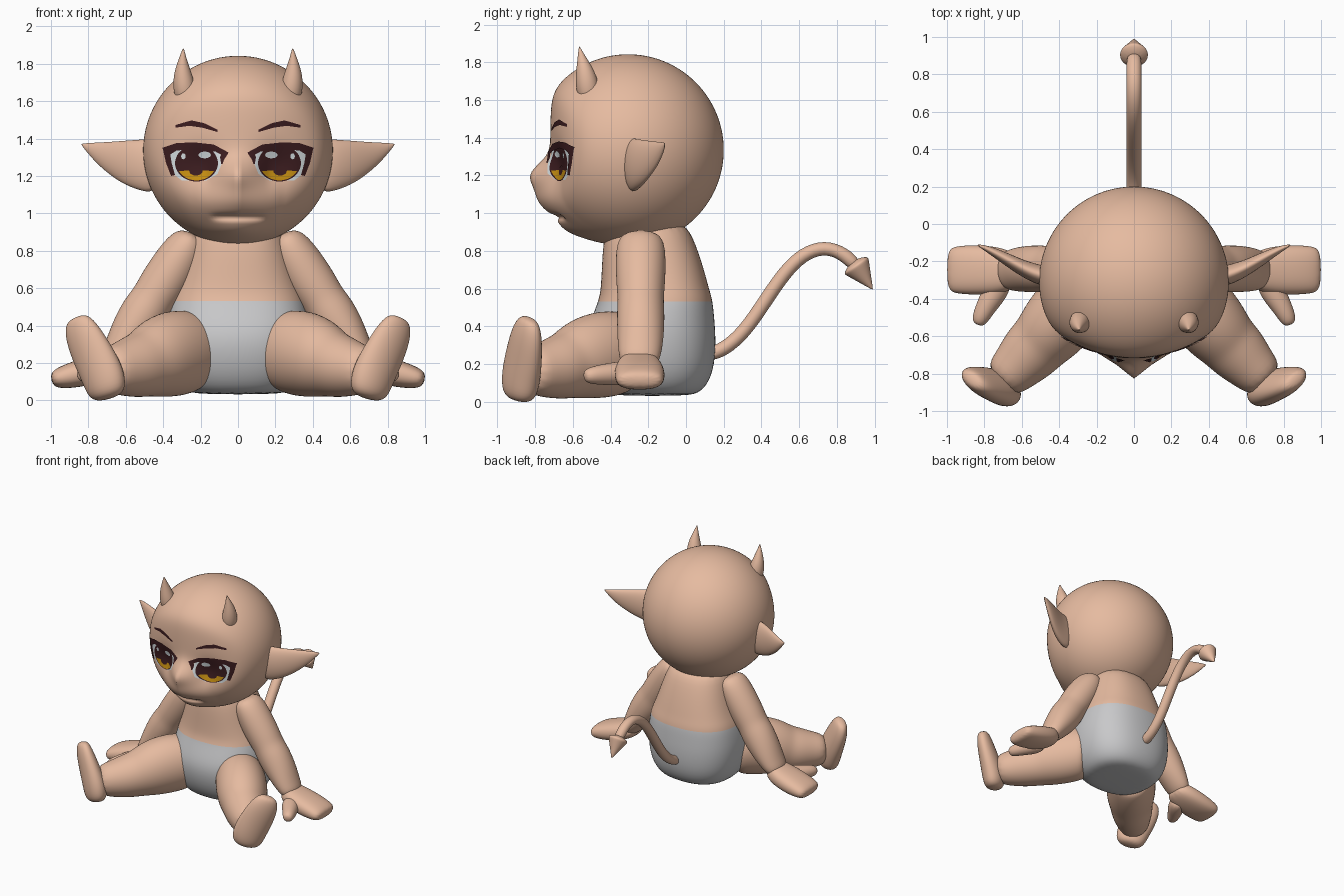
import bpy, bmesh, math
from mathutils import Vector
from mathutils.bvhtree import BVHTree


def material(name, rgb):
    m = bpy.data.materials.new(name)
    m.diffuse_color = (*rgb, 1)
    return m


SKIN = material("skin", (0.79, 0.495, 0.352))
CLOTH = material("cloth grey", (0.58, 0.58, 0.59))
DARK = material("dark brown", (0.045, 0.012, 0.014))
GOLD = material("gold", (0.58, 0.28, 0.006))
WHITE = material("eye white", (0.68, 0.74, 0.76))


def finish(name, bm, mats, mirror=False, subdiv=0):
    mesh = bpy.data.meshes.new(name)
    bm.to_mesh(mesh)
    bm.free()
    for m in mats:
        mesh.materials.append(m)
    for p in mesh.polygons:
        p.use_smooth = True
    ob = bpy.data.objects.new(name, mesh)
    bpy.context.collection.objects.link(ob)
    if mirror:
        mod = ob.modifiers.new("mirror", 'MIRROR')
        mod.use_mirror_merge = False
    if subdiv:
        mod = ob.modifiers.new("smooth", 'SUBSURF')
        mod.levels = mod.render_levels = subdiv
    return ob


def tube(name, pts, side, mirror=True, n=14, power=2.0, mats=(SKIN,), rule=None, level=False):
    """Loft ovals (x, y, z, half width along side, other half width) along a path."""
    bm = bmesh.new()
    cs = [Vector(p[:3]) for p in pts]
    rings = []
    for i, p in enumerate(pts):
        t = (cs[min(i + 1, len(cs) - 1)] - cs[max(i - 1, 0)]).normalized()
        if level:
            t = Vector((0, 0, 1))
        u = Vector(side)
        u = (u - t * u.dot(t)).normalized()
        w = t.cross(u)
        ring = []
        for k in range(n):
            a = math.tau * k / n
            c, s = math.cos(a), math.sin(a)
            c = math.copysign(abs(c) ** (2 / power), c)
            s = math.copysign(abs(s) ** (2 / power), s)
            ring.append(bm.verts.new(cs[i] + u * c * p[3] * 1.02 + w * s * p[4] * 1.02))
        rings.append(ring)
    for a, b in zip(rings, rings[1:]):
        for k in range(n):
            bm.faces.new((a[k], a[(k + 1) % n], b[(k + 1) % n], b[k]))
    bm.faces.new(rings[0][::-1])
    bm.faces.new(rings[-1])
    bmesh.ops.recalc_face_normals(bm, faces=bm.faces)
    if rule:
        for f in bm.faces:
            f.material_index = rule(f.calc_center_median())
    return finish(name, bm, mats, mirror, 2)


# Head: sphere with flattened face, eye sockets, nose, muzzle, chin and mouth groove
def bell(v, c, s):
    return math.exp(-((v - c) / s) ** 2)


bm = bmesh.new()
bmesh.ops.create_uvsphere(bm, u_segments=128, v_segments=96, radius=0.507)
for v in bm.verts:
    v.co += Vector((0, -0.307, 1.335))
    x, y, z = v.co
    if y < -0.31:
        flat = -0.72 + 0.75 * x * x
        fade = min(1, (-0.31 - y) / 0.15)
        y += fade * math.log(1 + math.exp(35 * (flat - y))) / 35
        y += 0.03 * bell(abs(x), 0.2, 0.1) * bell(z, 1.26, 0.1)
        y -= 0.095 * max(0, 1 - abs(x) / 0.17) ** 1.2 * bell(z, 1.205, 0.085)
        y -= 0.07 * max(0, 1 - abs(x) / 0.24) * bell(z, 1.07, 0.1)
        y -= 0.05 * bell(x, 0, 0.16) * bell(z, 0.9, 0.06)
        y += 0.03 * bell(z, 0.98, 0.016) * max(0, 1 - (x / 0.15) ** 4)
        v.co.y = y
surface = BVHTree.FromBMesh(bm)
finish("head", bm, [SKIN])


# Painted eye details: thin plates projected on the face
def along(poly, t):
    f = t * (len(poly) - 1)
    i = min(int(f), len(poly) - 2)
    return Vector(poly[i]).lerp(Vector(poly[i + 1]), f - i)


def plate(name, low, high, mat, layer, nu=20, nv=8):
    bm = bmesh.new()
    grid = []
    for i in range(nu + 1):
        col = []
        for j in range(nv + 1):
            p = along(low, i / nu).lerp(along(high, i / nu), j / nv)
            hit = surface.ray_cast(Vector((p.x, -2, p.y)), Vector((0, 1, 0)))[0]
            col.append(bm.verts.new((p.x, hit.y - 0.002 - 0.0018 * layer, p.y)))
        grid.append(col)
    for i in range(nu):
        for j in range(nv):
            bm.faces.new((grid[i][j], grid[i + 1][j], grid[i + 1][j + 1], grid[i][j + 1]))
    for f in bm.faces:
        f.normal_update()
        if f.normal.y > 0:
            f.normal_flip()
    bmesh.ops.remove_doubles(bm, verts=bm.verts, dist=1e-5)
    finish(name, bm, [mat], True)


def arc(cx, cz, rx, rz, a0, a1, n=16):
    return [(cx + rx * math.cos(math.radians(a0 + (a1 - a0) * i / n)),
             cz + rz * math.sin(math.radians(a0 + (a1 - a0) * i / n))) for i in range(n + 1)]


def disc(name, cx, cz, rx, rz, mat, layer):
    plate(name, arc(cx, cz, rx, rz, 180, 360), arc(cx, cz, rx, rz, 180, 0), mat, layer)


plate("eye_white", [(.085, 1.27), (.11, 1.21), (.17, 1.175), (.30, 1.175), (.345, 1.21), (.38, 1.33)],
      [(.085, 1.28), (.10, 1.34), (.17, 1.36), (.30, 1.36), (.35, 1.355), (.385, 1.34)], WHITE, 0)
disc("iris", 0.222, 1.268, 0.115, 0.098, DARK, 1)
plate("iris_glow", arc(0.222, 1.268, 0.105, 0.092, 207, 333),
      [(.128, 1.226), (.222, 1.232), (.316, 1.226)], GOLD, 2)
disc("pupil", 0.225, 1.228, 0.036, 0.026, DARK, 3)
disc("eye_highlight", 0.178, 1.312, 0.033, 0.018, WHITE, 3)
disc("small_highlight", 0.292, 1.305, 0.012, 0.016, WHITE, 3)
plate("upper_lash", [(.065, 1.30), (.12, 1.33), (.24, 1.345), (.33, 1.335), (.385, 1.30)],
      [(.05, 1.325), (.13, 1.368), (.24, 1.38), (.33, 1.375), (.405, 1.35)], DARK, 3)
plate("inner_lash", [(.052, 1.325), (.075, 1.285), (.082, 1.265)],
      [(.085, 1.33), (.096, 1.30), (.09, 1.265)], DARK, 3)
plate("outer_lash", [(.365, 1.33), (.355, 1.27), (.337, 1.205)],
      [(.402, 1.345), (.385, 1.27), (.358, 1.20)], DARK, 3)
plate("eyebrow", [(.11, 1.435), (.19, 1.458), (.26, 1.468), (.335, 1.458)],
      [(.11, 1.447), (.18, 1.482), (.25, 1.497), (.335, 1.472)], DARK, 1)

# Horns and ears
tube("horn", [(.278, -.51, 1.58, .045, .045), (.285, -.52, 1.66, .064, .066), (.297, -.535, 1.75, .048, .05),
              (.296, -.552, 1.82, .023, .024), (.292, -.566, 1.885, .002, .002)], (1, 0, 0))
tube("ear", [(.42, -.29, 1.255, .15, .05), (.50, -.275, 1.257, .142, .055), (.60, -.235, 1.275, .12, .042),
             (.72, -.165, 1.315, .07, .028), (.80, -.125, 1.353, .026, .014),
             (.838, -.112, 1.37, .003, .003)], (0, 0, 1))

# Body, with the lower part coloured as cloth and bulging forward between the legs
tube("body", [(0, -.18, .032, .20, .18), (0, -.175, .05, .29, .26), (0, -.18, .16, .36, .325),
              (0, -.19, .32, .385, .345), (0, -.178, .43, .378, .325), (0, -.16, .54, .36, .298),
              (0, -.165, .60, .335, .283), (0, -.175, .70, .30, .268), (0, -.20, .88, .25, .235),
              (0, -.21, .97, .20, .18)],
     (1, 0, 0), False, 24, 2.4, (SKIN, CLOTH), lambda c: 1 if c.z < 0.54 else 0, True)

# Arms, hands and thumbs
tube("arm", [(.24, -.24, .895, .09, .06), (.265, -.24, .84, .13, .11), (.335, -.24, .72, .135, .13),
             (.415, -.24, .60, .128, .128), (.455, -.24, .54, .122, .118), (.50, -.24, .47, .128, .13),
             (.575, -.24, .36, .125, .115), (.65, -.245, .25, .115, .08), (.70, -.25, .19, .09, .06)], (0, 1, 0))
tube("hand", [(.62, -.25, .23, .08, .06), (.70, -.25, .185, .125, .075), (.84, -.245, .145, .135, .075),
              (.95, -.245, .12, .128, .06), (1.0, -.245, .11, .11, .035)], (0, 1, 0), power=2.5)
tube("thumb", [(.70, -.28, .16, .06, .06), (.74, -.36, .15, .065, .07), (.79, -.44, .145, .055, .055),
               (.825, -.51, .14, .045, .045), (.835, -.54, .135, .025, .025)], (0, 0, 1))

# Legs and feet
tube("leg", [(.21, -.29, .25, .17, .18), (.255, -.34, .262, .19, .225), (.36, -.465, .25, .20, .235),
             (.445, -.57, .22, .19, .21), (.50, -.63, .195, .168, .18), (.56, -.69, .18, .165, .168),
             (.64, -.775, .165, .135, .14), (.72, -.85, .16, .11, .11)], (.75, .65, 0))
tube("foot", [(.69, -.89, .008, .06, .04), (.697, -.885, .04, .115, .08), (.72, -.875, .13, .13, .088),
              (.77, -.86, .23, .128, .078), (.825, -.845, .34, .115, .065), (.855, -.835, .41, .09, .05),
              (.868, -.83, .445, .05, .03)], (.82, .57, 0))

# Tail with arrow tip
tail = [(.10, .245), (.20, .275), (.31, .37), (.42, .535), (.52, .685), (.62, .785), (.735, .825),
        (.84, .785), (.91, .71)]
tube("tail", [(0, y, z, .04, .038) for y, z in tail], (1, 0, 0), False)
tube("tail_tip", [(0, .885, .745, .03, .03), (0, .90, .725, .08, .08), (0, .908, .713, .074, .074),
                  (0, .955, .645, .032, .032), (0, .99, .595, .002, .002)], (1, 0, 0), False)
